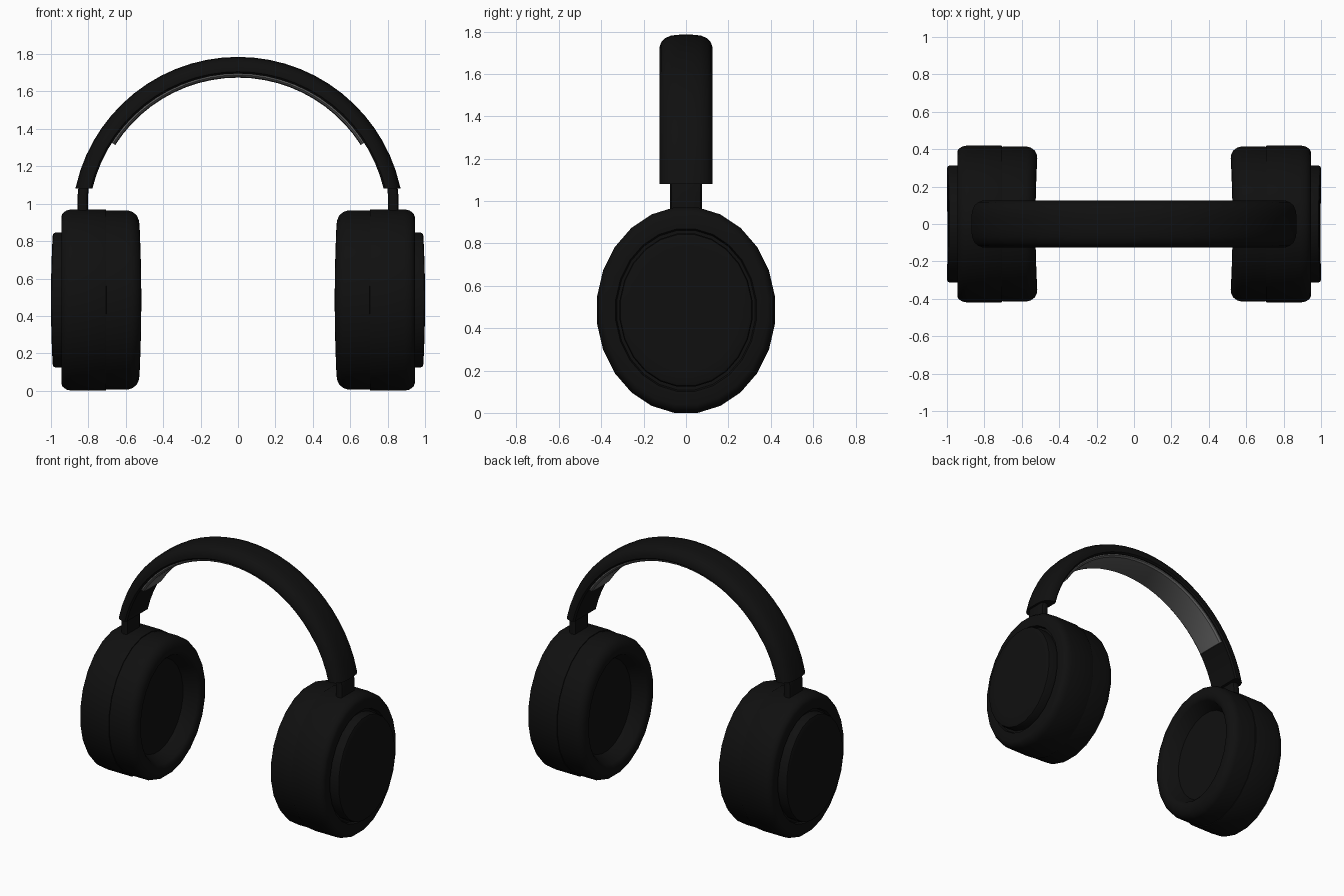
import bpy, bmesh, math

if "Cube" in bpy.data.objects:
    bpy.data.objects.remove(bpy.data.objects["Cube"])

def mat(name, v):
    m = bpy.data.materials.new(name)
    m.diffuse_color = (v, v, v, 1)
    m.use_nodes = True
    m.node_tree.nodes["Principled BSDF"].inputs["Base Color"].default_value = m.diffuse_color
    return m

BLACK = mat("soft_black", 0.005)
GREY = mat("pad_grey", 0.12)
CZ, RY, RZ, SIDES = 0.485, 0.42, 0.485, 24

def finish(name, bm, m, angle=35):
    bmesh.ops.recalc_face_normals(bm, faces=bm.faces)
    me = bpy.data.meshes.new(name)
    bm.to_mesh(me)
    bm.free()
    ob = bpy.data.objects.new(name, me)
    bpy.context.collection.objects.link(ob)
    me.materials.append(m)
    bpy.ops.object.select_all(action='DESELECT')
    ob.select_set(True)
    bpy.context.view_layer.objects.active = ob
    bpy.ops.object.shade_smooth_by_angle(angle=math.radians(angle))
    return ob

def skin(bm, rings):
    """Bridge closed rings of points and cap both ends."""
    vs = [[bm.verts.new(p) for p in r] for r in rings]
    n = len(vs[0])
    for a, b in zip(vs, vs[1:]):
        for i in range(n):
            j = (i + 1) % n
            bm.faces.new((a[i], a[j], b[j], b[i]))
    bm.faces.new(vs[0])
    bm.faces.new(vs[-1])

def oval(name, side, profile, bend=0.0):
    """Oval lathe: profile of (x, scale); bend shifts x toward top and bottom."""
    bm = bmesh.new()
    rings = []
    for x, s in profile:
        ring = []
        for i in range(SIDES):
            a = 2 * math.pi * (i + 0.5) / SIDES
            k = 1 / math.cos(math.pi / SIDES)
            y, z = s * k * math.cos(a), s * k * math.sin(a)
            ring.append((side * (x + bend * z * z), RY * y, CZ + RZ * z))
        rings.append(ring)
    skin(bm, rings)
    return finish(name, bm, BLACK)

def arc_band(name, section, a0, a1, steps, m, flat_end=None):
    """Sweep a (y, radius) section round the head arc; optionally cut ends level."""
    bm = bmesh.new()
    rings = []
    for i in range(steps + 1):
        a = a0 + (a1 - a0) * i / steps
        ring = []
        for y, r in section:
            t = a
            if flat_end and i in (0, steps):
                t = math.asin((flat_end - 0.896) / r)
                t = t if i == 0 else math.pi - t
            ring.append((r * math.cos(t), y, 0.896 + r * math.sin(t)))
        rings.append(ring)
    skin(bm, rings)
    return finish(name, bm, m)

for side, tag in ((-1, "left"), (1, "right")):
    # hard shell with chamfered outer rim
    oval(tag + "_cup_shell", side, [
        (0.66, 0.93), (0.703, 0.95), (0.706, 0.995), (0.712, 1.0), (0.89, 1.0),
        (0.918, 0.987), (0.938, 0.955), (0.945, 0.92), (0.945, 0.79), (0.925, 0.775)])
    # raised outer cap
    oval(tag + "_outer_cap", side, [
        (0.90, 0.745), (0.985, 0.745), (0.996, 0.735), (1.0, 0.71), (1.0, 0.60)], -0.018)
    # ear cushion with recessed opening
    oval(tag + "_ear_cushion", side, [
        (0.704, 0.985), (0.57, 0.985), (0.55, 0.97), (0.530, 0.935), (0.519, 0.88),
        (0.517, 0.83), (0.522, 0.78), (0.535, 0.75), (0.62, 0.66)], 0.014)
    # slider stem between cup and band
    bm = bmesh.new()
    ring = []
    for cx, cy, s in ((1, 1, 0), (-1, 1, 90), (-1, -1, 180), (1, -1, 270)):
        for d in (0, 45, 90):
            a = math.radians(s + d)
            ring.append((0.828 + cx * 0.008 + 0.02 * math.cos(a),
                         cy * 0.055 + 0.02 * math.sin(a)))
    skin(bm, [[(side * (x + dx), y, z) for x, y in ring]
              for z, dx in ((0.90, 0.002), (1.04, 0.002), (1.08, -0.002), (1.14, -0.015))])
    finish(tag + "_slider_stem", bm, BLACK)

# head band with rounded outer face
half = [(0.115, 0.80), (0.125, 0.81), (0.125, 0.83), (0.117, 0.853),
        (0.10, 0.872), (0.07, 0.885), (0.03, 0.889)]
arc_band("head_band", half + [(-y, r) for y, r in reversed(half)],
         math.radians(13), math.radians(167), 28, BLACK, 1.08)

# grey pad under the band
pad = [(0.108, 0.805), (0.108, 0.792), (0.098, 0.782), (0.06, 0.778)]
arc_band("head_pad", pad + [(-y, r) for y, r in reversed(pad)],
         math.radians(32.5), math.radians(147.5), 22, GREY)
